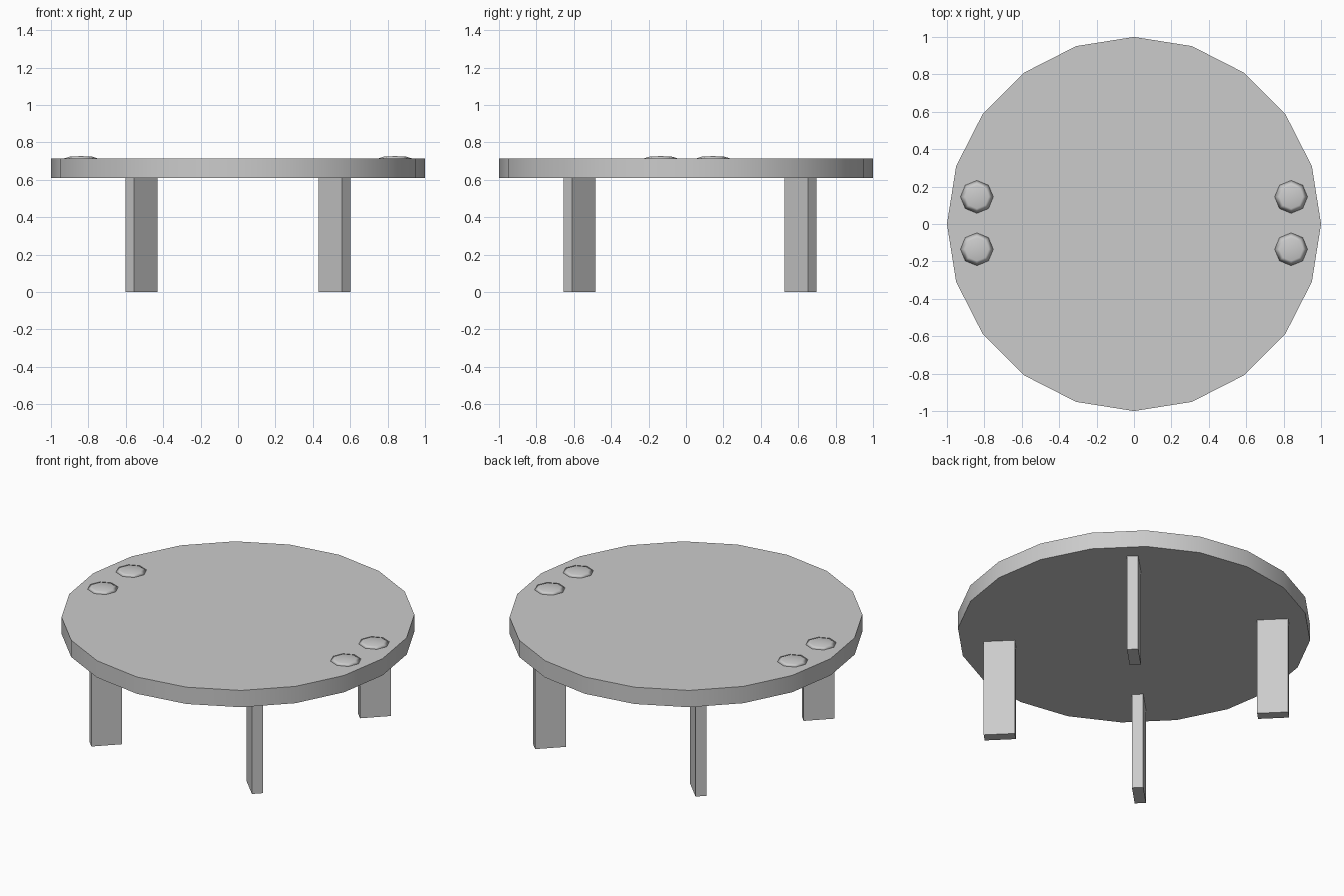
import bpy
from math import radians

cube = bpy.data.objects.get("Cube")
if cube:
    bpy.data.objects.remove(cube, do_unlink=True)

# Single plain grey
grey = bpy.data.materials.new("plain_grey")
grey.use_nodes = True
colour = (0.6, 0.6, 0.6, 1)
grey.diffuse_color = colour
grey.node_tree.nodes["Principled BSDF"].inputs["Base Color"].default_value = colour


def finish(name, scale=(1, 1, 1), smooth_angle=None):
    obj = bpy.context.object
    obj.name = name
    obj.scale = scale
    bpy.ops.object.transform_apply(location=False, rotation=False, scale=True)
    obj.data.materials.append(grey)
    if smooth_angle:
        bpy.ops.object.shade_smooth_by_angle(angle=radians(smooth_angle))
    return obj


UNDERSIDE, SURFACE = 0.61, 0.715

# Round table top with a faceted outline
bpy.ops.mesh.primitive_cylinder_add(
    vertices=20, radius=1, depth=SURFACE - UNDERSIDE,
    location=(0, 0, (SURFACE + UNDERSIDE) / 2), rotation=(0, 0, 0))
finish("table_top", smooth_angle=30)

# Plank legs, each turned so its narrow edge faces outward
for y, row in ((-0.57, "front"), (0.613, "back")):
    for side, label in ((1, "left"), (-1, "right")):
        turn = 45 * side * (1 if y > 0 else -1)
        bpy.ops.mesh.primitive_cube_add(
            size=1, location=(0.515 * side, y, UNDERSIDE / 2),
            rotation=(0, 0, radians(turn)))
        finish(f"{row}_{label}_leg", scale=(0.177, 0.064, UNDERSIDE))

# Shallow domed studs in pairs at both ends
for y, row in ((-0.135, "front"), (0.145, "back")):
    for side, label in ((1, "left"), (-1, "right")):
        bpy.ops.mesh.primitive_uv_sphere_add(
            segments=8, ring_count=4, radius=1, location=(0.84 * side, y, SURFACE))
        finish(f"{row}_{label}_stud", scale=(0.088, 0.088, 0.012))
        bpy.ops.object.shade_smooth()
